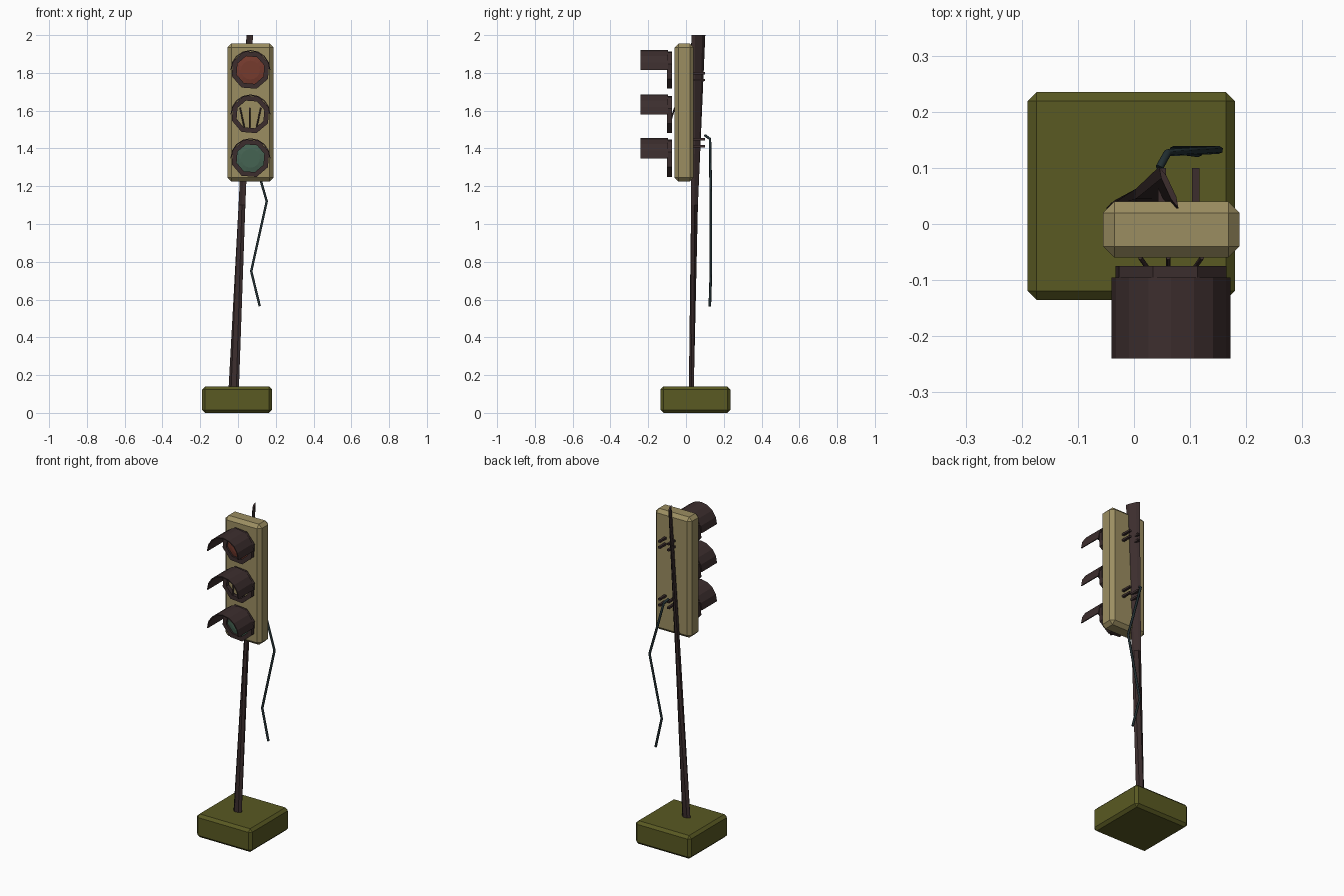
import bpy, bmesh, math
from mathutils import Vector

if "Cube" in bpy.data.objects:
    bpy.data.objects.remove(bpy.data.objects["Cube"])


def material(name, rgb):
    m = bpy.data.materials.new(name)
    m.use_nodes = True
    m.diffuse_color = (*rgb, 1)
    m.node_tree.nodes["Principled BSDF"].inputs["Base Color"].default_value = (*rgb, 1)
    return m


BEIGE = material("faded beige", (0.33, 0.27, 0.12))
OLIVE = material("olive base", (0.1, 0.1, 0.016))
BROWN = material("dark brown", (0.045, 0.027, 0.027))
RED = material("dull red", (0.18, 0.043, 0.027))
GREEN = material("dull green", (0.06, 0.125, 0.085))
TEAL = material("dark teal", (0.017, 0.03, 0.034))


def finish(name, bm, mat):
    bmesh.ops.recalc_face_normals(bm, faces=bm.faces)
    me = bpy.data.meshes.new(name)
    bm.to_mesh(me)
    bm.free()
    me.materials.append(mat)
    ob = bpy.data.objects.new(name, me)
    bpy.context.collection.objects.link(ob)
    return ob


def box(name, low, high, mat, bevel=0):
    low, high = Vector(low), Vector(high)
    bm = bmesh.new()
    bmesh.ops.create_cube(bm, size=1)
    for v in bm.verts:
        v.co = (low + high) / 2 + v.co * (high - low)
    if bevel:
        bmesh.ops.bevel(bm, geom=bm.edges[:], offset=bevel, segments=1, affect='EDGES')
    return finish(name, bm, mat)


def loft(name, loops, mat, closed=False):
    """Skin between rings of points; cap the ends unless the rings close up."""
    bm = bmesh.new()
    rings = [[bm.verts.new(p) for p in loop] for loop in loops]
    n = len(rings[0])
    pairs = list(zip(rings, rings[1:]))
    if closed:
        pairs.append((rings[-1], rings[0]))
    for a, b in pairs:
        for i in range(n):
            j = (i + 1) % n
            bm.faces.new((a[i], a[j], b[j], b[i]))
    if not closed:
        bm.faces.new(rings[0])
        bm.faces.new(rings[-1])
    return finish(name, bm, mat)


def wire(name, points, radius, mat):
    cu = bpy.data.curves.new(name, 'CURVE')
    cu.dimensions = '3D'
    cu.bevel_depth = radius
    cu.bevel_resolution = 1
    cu.use_fill_caps = True
    sp = cu.splines.new('POLY')
    sp.points.add(len(points) - 1)
    for p, co in zip(sp.points, points):
        p.co = (*co, 1)
    cu.materials.append(mat)
    ob = bpy.data.objects.new(name, cu)
    bpy.context.collection.objects.link(ob)


def section(centre, along, length, width):
    """Hexagonal flattened cross-section of the bent pole."""
    along = Vector(along).normalized()
    side = Vector((-along.y, along.x, 0))
    return [Vector(centre) + along * math.cos(a) * length / 2 + side * math.sin(a) * width / 2
            for a in (math.tau * k / 6 for k in range(6))]


# Base and signal housing
box("base", (-0.19, -0.135, 0), (0.18, 0.235, 0.14), OLIVE, 0.016)
box("housing", (-0.055, -0.06, 1.225), (0.188, 0.04, 1.955), BEIGE, 0.02)

# Crushed, twisted pole
loft("pole", [section((-0.023, 0.028, 0.12), (1, 0, 0), 0.055, 0.03),
              section((0.021, 0.045, 1.1), (0.9, -0.9, 0), 0.05, 0.03),
              section((0.062, 0.065, 2.0), (0.034, -0.073, 0), 0.082, 0.012)], BROWN)

# Lamps: rim, hood and lens
CX = 0.066


def lamp_point(r, a, y, cz):
    return (CX + r * math.cos(a), y, cz + r * math.sin(a))


def rim(name, cz):
    loops = []
    for k in range(8):
        a = math.tau * (k + 0.4) / 8
        loops.append([lamp_point(r, a, y, cz)
                      for r, y in ((0.077, -0.1), (0.104, -0.1), (0.104, -0.075), (0.077, -0.075))])
    loft(name, loops, BROWN, closed=True)


def hood(name, cz):
    loops = []
    for k in range(9):
        a = math.pi * k / 8
        loops.append([lamp_point(r, a, y, cz)
                      for r, y in ((0.1, -0.24), (0.106, -0.24), (0.106, -0.095), (0.1, -0.095))])
    loft(name, loops, BROWN)


def lens(name, cz, mat):
    loops = [[lamp_point(r, math.tau * k / 16, y, cz) for k in range(16)]
             for r, y in ((0.08, -0.078), (0.08, -0.088), (0.05, -0.094))]
    loft(name, loops, mat)


for name, cz, mat in (("top", 1.815, RED), ("middle", 1.58, None), ("bottom", 1.348, GREEN)):
    rim(name + "_rim", cz)
    hood(name + "_hood", cz)
    if mat:
        lens(name + "_lens", cz, mat)

# Loose wires in the broken middle lamp
for k, (top, bottom) in enumerate(((-0.055, -0.03), (-0.005, -0.005), (0.055, 0.03))):
    wire(f"lamp_wire_{k + 1}", [(CX + top, -0.06, 1.615), (CX + bottom, -0.095, 1.5)], 0.004, BROWN)

# Rear brackets joining housing and pole
for level, z in (("upper", 1.78), ("lower", 1.43)):
    for side, x in (("right", 0.05), ("left", 0.11)):
        for row, dz in (("top", 0.018), ("bottom", -0.018)):
            box(f"{level}_{side}_{row}_bracket", (x - 0.007, 0.035, z + dz - 0.006),
                (x + 0.007, 0.1, z + dz + 0.006), BROWN)

# Dangling cable
wire("cable", [(0.045, 0.1, 1.47), (0.06, 0.127, 1.45), (0.115, 0.13, 1.25), (0.152, 0.132, 1.12),
               (0.07, 0.132, 0.75), (0.115, 0.126, 0.565)], 0.007, TEAL)
